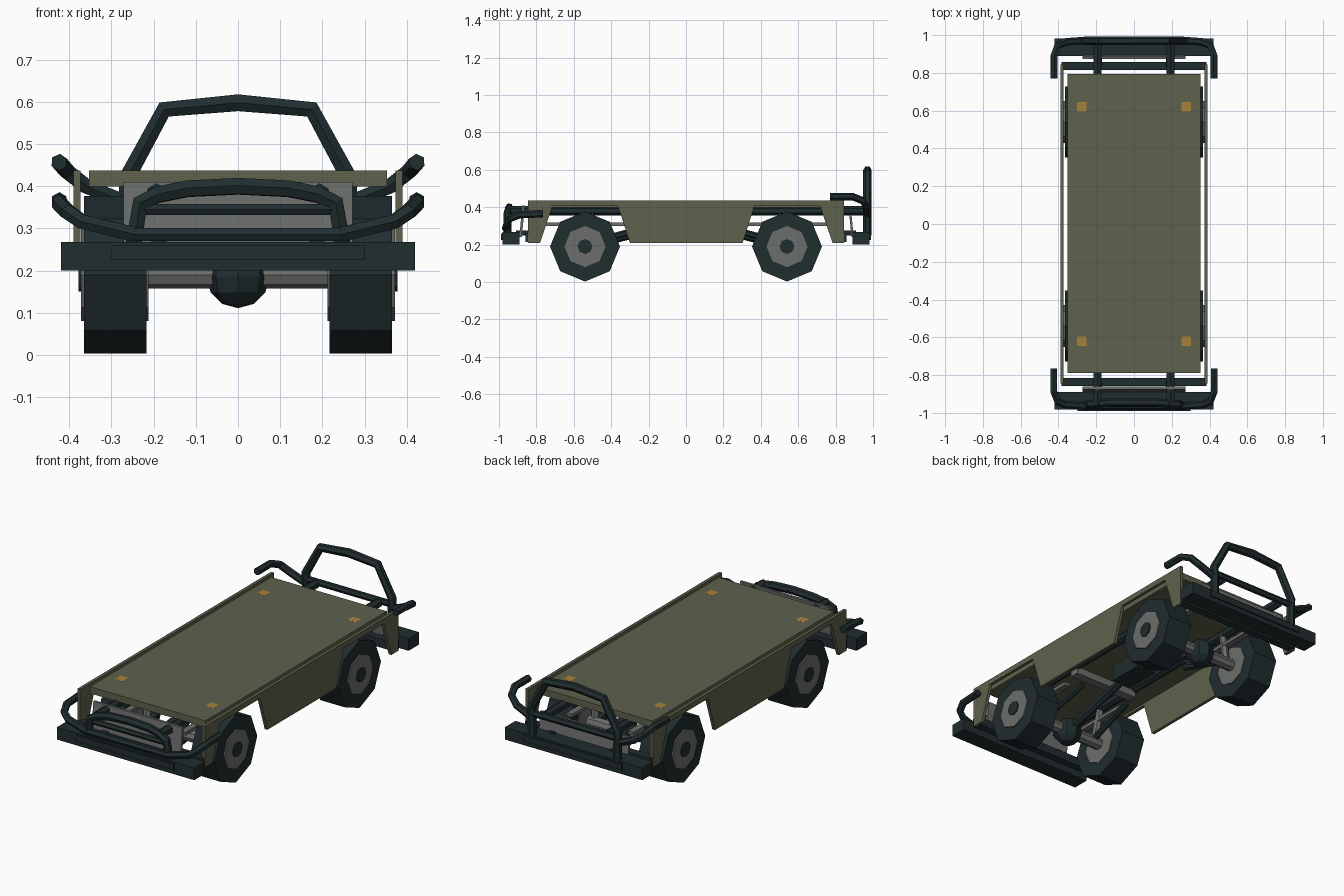
import bpy, bmesh, math
from mathutils import Vector

if "Cube" in bpy.data.objects:
    bpy.data.objects.remove(bpy.data.objects["Cube"])


def material(name, rgb):
    m = bpy.data.materials.new(name)
    m.diffuse_color = (*rgb, 1)
    m.use_nodes = True
    m.node_tree.nodes["Principled BSDF"].inputs["Base Color"].default_value = m.diffuse_color
    return m


OLIVE = material("olive_paint", (0.112, 0.122, 0.073))
DARK = material("dark_rubber_and_steel", (0.0145, 0.026, 0.028))
GREY = material("grey_metal", (0.15, 0.158, 0.15))
AMBER = material("amber_lamp", (0.40, 0.22, 0.045))


def finish(name, bm, mat):
    bmesh.ops.recalc_face_normals(bm, faces=bm.faces)
    me = bpy.data.meshes.new(name)
    bm.to_mesh(me)
    bm.free()
    me.materials.append(mat)
    ob = bpy.data.objects.new(name, me)
    bpy.context.collection.objects.link(ob)
    return ob


def box(name, x, y, z, mat, lean=0):
    """Box from (min, max) pairs; lean shifts the top in y."""
    bm = bmesh.new()
    bmesh.ops.create_cube(bm, size=1)
    for v in bm.verts:
        top = v.co.z > 0
        v.co = (x[v.co.x > 0], y[v.co.y > 0] + (lean if top else 0), z[top])
    return finish(name, bm, mat)


def rod(name, a, b, r, mat, sides=6):
    """Straight cylinder between two points."""
    a, b = Vector(a), Vector(b)
    d = b - a
    bm = bmesh.new()
    bmesh.ops.create_cone(bm, cap_ends=True, segments=sides, radius1=r, radius2=r, depth=d.length)
    rot = d.to_track_quat('Z', 'Y')
    for v in bm.verts:
        v.co = rot @ v.co + (a + b) / 2
    return finish(name, bm, mat)


def tube(name, pts, r, mat=DARK):
    """Bent six-sided tube along a path, turned into a flat shaded mesh."""
    cu = bpy.data.curves.new(name, 'CURVE')
    cu.dimensions = '3D'
    cu.bevel_depth = r
    cu.bevel_resolution = 1
    cu.use_fill_caps = True
    sp = cu.splines.new('POLY')
    sp.points.add(len(pts) - 1)
    sp.use_smooth = False
    for p, c in zip(sp.points, pts):
        p.co = (*c, 1)
    tmp = bpy.data.objects.new(name + "_path", cu)
    bpy.context.collection.objects.link(tmp)
    me = bpy.data.meshes.new_from_object(tmp.evaluated_get(bpy.context.evaluated_depsgraph_get()))
    bpy.data.objects.remove(tmp)
    me.materials.clear()
    me.materials.append(mat)
    for p in me.polygons:
        p.use_smooth = False
        p.material_index = 0
    ob = bpy.data.objects.new(name, me)
    bpy.context.collection.objects.link(ob)
    return ob


def mirrored(half):
    """Path that starts on the side and ends on x = 0, continued to the other side."""
    return half + [(-x, y, z) for x, y, z in reversed(half[:-1])]


def wheel_disc(name, s, y, x0, x1, r, mat):
    """Octagonal disc with a corner pointing straight down."""
    bm = bmesh.new()
    rings = [[bm.verts.new((s * x, y + r * math.sin(k * math.pi / 4), 0.19 - r * math.cos(k * math.pi / 4)))
              for k in range(8)] for x in (x0, x1)]
    for ring in rings:
        bm.faces.new(ring)
    for k in range(8):
        j = (k + 1) % 8
        bm.faces.new((rings[0][k], rings[0][j], rings[1][j], rings[1][k]))
    return finish(name, bm, mat)


# Flat deck
box("deck", (-0.353, 0.353), (-0.79, 0.795), (0.40, 0.437), OLIVE)

# Side panels with wheel cut-outs
profile = [(-0.845, 0.437), (-0.845, 0.21), (-0.78, 0.21), (-0.714, 0.407), (-0.364, 0.407), (-0.30, 0.21),
           (0.303, 0.21), (0.366, 0.407), (0.717, 0.407), (0.783, 0.21), (0.845, 0.21), (0.845, 0.437)]
for s, side in ((-1, "left"), (1, "right")):
    bm = bmesh.new()
    face = bm.faces.new([bm.verts.new((s * 0.373, y, z)) for y, z in profile])
    ext = bmesh.ops.extrude_face_region(bm, geom=[face])
    for v in ext["geom"]:
        if isinstance(v, bmesh.types.BMVert):
            v.co.x = s * 0.39
    finish(side + "_side_panel", bm, OLIVE)
    # Long frame tubes
    rod(side + "_frame_tube", (s * 0.193, -0.955, 0.382), (s * 0.193, 0.95, 0.382), 0.025, DARK)

for e, end in ((-1, "front"), (1, "rear")):
    yw = e * 0.54
    # Axle, differential and drive shaft
    rod(end + "_axle", (-0.22, yw, 0.19), (0.22, yw, 0.19), 0.033, GREY, 8)
    bm = bmesh.new()
    bmesh.ops.create_uvsphere(bm, u_segments=8, v_segments=6, radius=0.075)
    bmesh.ops.translate(bm, verts=bm.verts, vec=(0, yw, 0.186))
    finish(end + "_differential", bm, DARK)
    rod(end + "_drive_shaft", (0, yw, 0.19), (0, e * 0.06, 0.31), 0.022, DARK)
    for s, side in ((-1, "left"), (1, "right")):
        tag = end + "_" + side
        # Wheels
        wheel_disc(tag + "_tyre", s, yw, 0.217, 0.365, 0.187, DARK)
        wheel_disc(tag + "_rim", s, yw, 0.212, 0.372, 0.11, GREY)
        wheel_disc(tag + "_hub", s, yw, 0.30, 0.378, 0.04, DARK)
        # Suspension
        x = sorted((s * 0.17, s * 0.205))
        box(tag + "_spring", x, sorted((e * 0.75, e * 0.32)), (0.30, 0.318), GREY)
        rod(tag + "_arm", (s * 0.17, yw, 0.20), (s * 0.15, e * 0.24, 0.285), 0.018, DARK)
        rod(tag + "_shock", (s * 0.18, yw, 0.19), (s * 0.19, e * 0.50, 0.38), 0.02, GREY)
        # Bumper bracket and deck lamp
        box(tag + "_bracket", x, sorted((e * 0.83, e * 0.91)), (0.25, 0.275), DARK)
        lx, ly = s * 0.277, e * 0.62
        box(tag + "_lamp", (lx - 0.025, lx + 0.025), (ly - 0.025, ly + 0.025), (0.434, 0.4374), AMBER)
    # Bumper and the beam behind it
    box(end + "_bumper", (-0.42, 0.42), sorted((e * 0.89, e * 0.982)), (0.20, 0.268), DARK)
    box(end + "_bumper_plate", (-0.30, 0.30), sorted((e * 0.97, e * 0.99)), (0.225, 0.26), DARK)
    box(end + "_beam", (-0.385, 0.385), sorted((e * 0.815, e * 0.858)), (0.215, 0.262), DARK)

# Central gearbox and cross members
box("gearbox", (-0.06, 0.06), (-0.1, 0.1), (0.28, 0.37), DARK)
for y in (-0.25, 0.25):
    box("cross_member", (-0.2, 0.2), (y - 0.025, y + 0.025), (0.33, 0.37), GREY)

# Slanted grey plates behind the bars
box("front_radiator_plate", (-0.272, 0.272), (-0.892, -0.878), (0.24, 0.41), GREY, 0.017)
box("rear_plate", (-0.272, 0.272), (0.885, 0.897), (0.24, 0.36), GREY, -0.012)

# Front guard: low hoop with two cross bars
tube("front_hoop", mirrored([(0.248, -0.955, 0.26), (0.232, -0.955, 0.36), (0.19, -0.95, 0.38),
                             (0.12, -0.945, 0.394), (0, -0.945, 0.4)]), 0.022)
tube("front_lower_bar", [(-0.25, -0.965, 0.286), (0.25, -0.965, 0.286)], 0.018)
tube("front_upper_bar", [(-0.235, -0.955, 0.345), (0.235, -0.955, 0.345)], 0.015)

# Rear guard: tall hoop with cross bar
tube("rear_hoop", mirrored([(0.26, 0.97, 0.25), (0.263, 0.97, 0.42), (0.175, 0.97, 0.582), (0, 0.97, 0.598)]), 0.023)
tube("rear_cross_bar", [(-0.262, 0.97, 0.385), (0.262, 0.97, 0.385)], 0.018)

# Wrap-around corner tubes
for s, side in ((-1, "left"), (1, "right")):
    tube("front_" + side + "_corner_tube", [(s * 0.245, -0.965, 0.286), (s * 0.37, -0.955, 0.316),
         (s * 0.405, -0.94, 0.34), (s * 0.424, -0.89, 0.36), (s * 0.424, -0.765, 0.366)], 0.02)
    tube("rear_" + side + "_corner_tube", [(s * 0.262, 0.97, 0.36), (s * 0.36, 0.965, 0.40),
         (s * 0.405, 0.945, 0.435), (s * 0.424, 0.89, 0.457), (s * 0.424, 0.77, 0.457)], 0.02)
